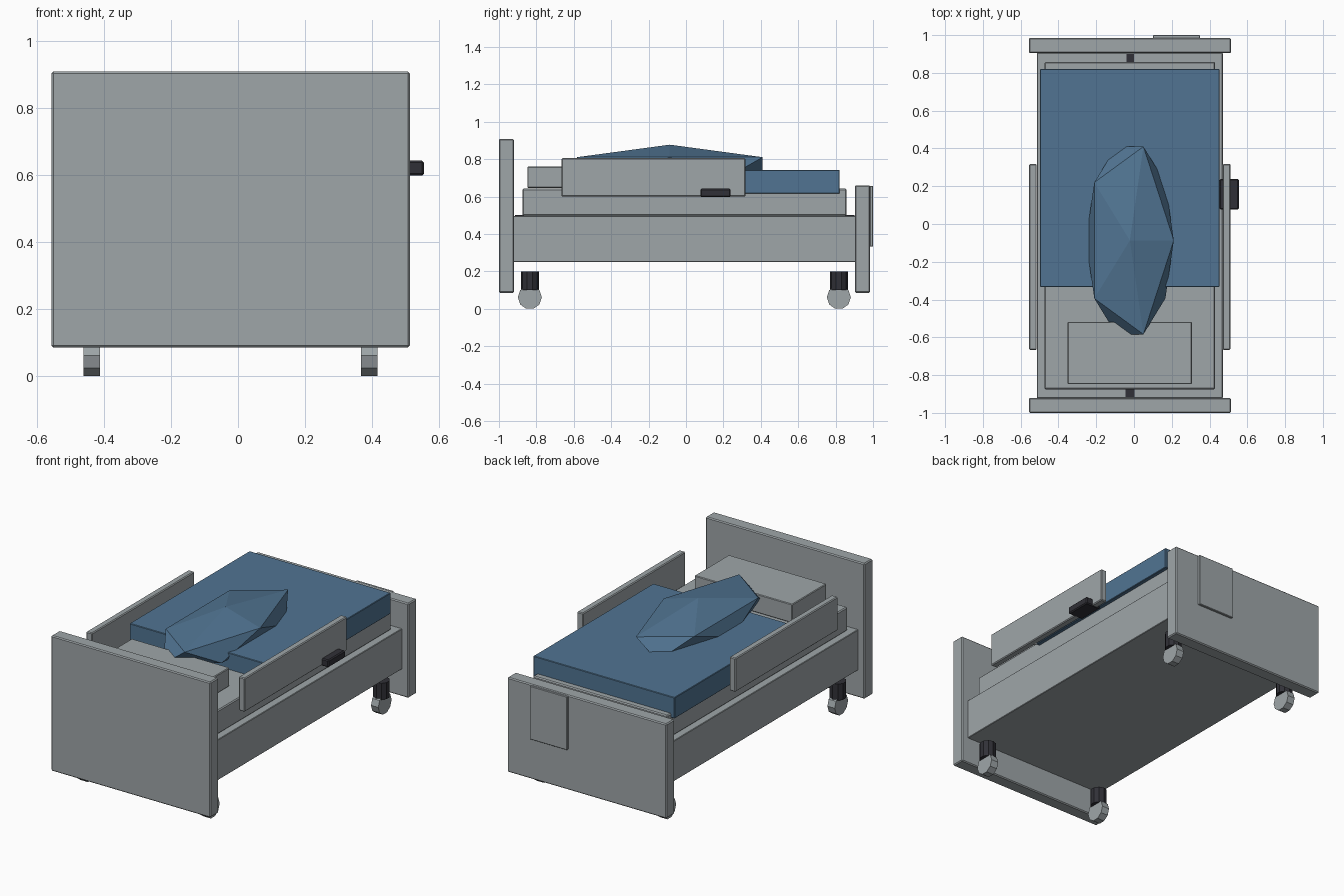
import bpy
from mathutils import Matrix

if "Cube" in bpy.data.objects:
    bpy.data.objects.remove(bpy.data.objects["Cube"])

CX = -0.022  # bed centre line (the handset sticks out on one side)


def material(name, rgb):
    m = bpy.data.materials.new(name)
    m.diffuse_color = (*rgb, 1)
    m.use_nodes = True
    m.node_tree.nodes["Principled BSDF"].inputs["Base Color"].default_value = m.diffuse_color
    return m


GREY = material("pale grey", (0.345, 0.38, 0.395))
BLUE = material("blanket blue", (0.082, 0.175, 0.288))
DARK = material("dark charcoal", (0.03, 0.03, 0.038))


def finish(name, mat):
    o = bpy.context.object
    o.name = name
    o.data.materials.append(mat)
    return o


def box(name, x, y, z, mat, bevel=0.006):
    """Box from (min, max) pairs with a small chamfer."""
    bpy.ops.mesh.primitive_cube_add(size=1)
    o = finish(name, mat)
    size = [r[1] - r[0] for r in (x, y, z)]
    o.data.transform(Matrix.Diagonal((*size, 1)))
    o.location = [(r[0] + r[1]) / 2 for r in (x, y, z)]
    if bevel:
        b = o.modifiers.new("chamfer", "BEVEL")
        b.width = bevel
        b.segments = 1
    return o


# frame and end boards
box("bed_frame", (-0.514, 0.47), (-0.922, 0.906), (0.25, 0.497), GREY, 0.003)
box("headboard", (-0.557, 0.513), (-1.0, -0.92), (0.085, 0.908), GREY)
box("footboard", (-0.557, 0.513), (0.904, 0.985), (0.085, 0.66), GREY)
box("chart_board", (0.1, 0.349), (0.983, 1.0), (0.332, 0.657), GREY, 0.003)

# dark tabs showing between mattress and end boards
box("head_tab", (-0.045, 0.002), (-0.915, -0.87), (0.48, 0.5), DARK, 0)
box("foot_tab", (-0.04, 0.0), (0.85, 0.9), (0.48, 0.5), DARK, 0)

# bedding
box("mattress", (-0.474, 0.43), (-0.875, 0.858), (0.497, 0.642), GREY)
box("pillow", (-0.352, 0.306), (-0.848, -0.518), (0.646, 0.76), GREY, 0.004)
box("blanket", (-0.497, 0.453), (-0.333, 0.82), (0.615, 0.743), BLUE, 0.003)

# low-poly mound under the blanket
bpy.ops.mesh.primitive_ico_sphere_add(subdivisions=1, radius=1)
mound = finish("blanket_mound", BLUE)
mound.data.transform(Matrix.Diagonal((0.26, 0.584, 0.121, 1)))
mound.location = (CX, -0.087, 0.756)

# side rails
for side, x in (("left", (-0.555, -0.515)), ("right", (0.47, 0.511))):
    box(side + "_rail", x, (-0.666, 0.318), (0.6, 0.805), GREY, 0.005)

# handset on the right rail
box("handset", (0.453, 0.555), (0.077, 0.239), (0.597, 0.642), DARK, 0.006)

# casters: dark stem and ten-sided wheel at each corner
for sx, xn in ((-1, "left"), (1, "right")):
    for y, yn in ((-0.835, "head"), (0.817, "foot")):
        x = CX + sx * 0.414
        bpy.ops.mesh.primitive_cylinder_add(vertices=10, radius=0.048, depth=0.1,
                                            location=(x, y, 0.149))
        finish(f"caster_stem_{yn}_{xn}", DARK)
        bpy.ops.mesh.primitive_cylinder_add(vertices=10, radius=0.064, depth=0.049,
                                            location=(x, y, 0.061),
                                            rotation=(0, 1.5708, 0))
        finish(f"caster_wheel_{yn}_{xn}", GREY)
